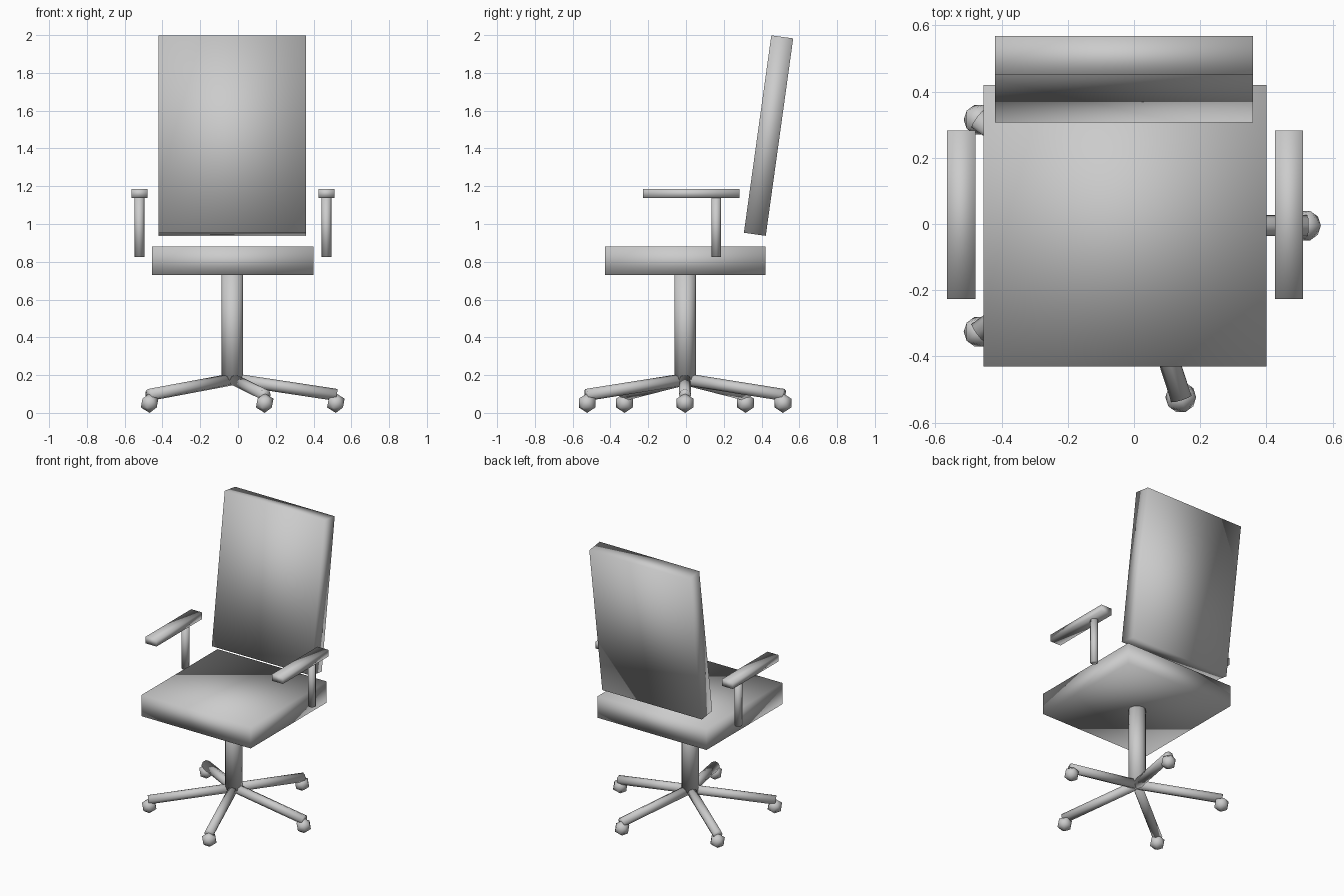
import bpy, math
from mathutils import Vector

if "Cube" in bpy.data.objects:
    bpy.data.objects.remove(bpy.data.objects["Cube"])

CX, CY = -0.027, -0.005     # axis of the column

grey = bpy.data.materials.new("light grey")
grey.diffuse_color = (0.6, 0.6, 0.6, 1)
grey.use_nodes = True
grey.node_tree.nodes["Principled BSDF"].inputs["Base Color"].default_value = grey.diffuse_color


def finish(name):
    ob = bpy.context.object
    ob.name = name
    ob.data.materials.append(grey)
    bpy.ops.object.shade_smooth()
    return ob


def box(name, centre, size, tilt=0.0):
    bpy.ops.mesh.primitive_cube_add(size=1, location=centre)
    bpy.context.object.scale = size
    bpy.ops.object.transform_apply(location=False, rotation=False, scale=True)
    bpy.context.object.rotation_euler.x = tilt
    return finish(name)


def rod(name, a, b, radius, sides):
    a, b = Vector(a), Vector(b)
    d = b - a
    bpy.ops.mesh.primitive_cylinder_add(vertices=sides, radius=radius, depth=d.length,
                                        location=(a + b) / 2)
    bpy.context.object.rotation_euler = d.to_track_quat('Z', 'Y').to_euler()
    return finish(name)


# Seat and reclined backrest
box("seat", (CX, CY, 0.805), (0.855, 0.85, 0.15))
box("backrest", (-0.03, 0.437, 1.468), (0.78, 0.117, 1.055), -0.138)

# Armrests with their posts
for side, s in (("left", -1), ("right", 1)):
    x = CX + s * 0.495
    box(side + "_armrest", (x, 0.028, 1.162), (0.085, 0.51, 0.047))
    rod(side + "_armrest_post", (x, 0.16, 0.825), (x, 0.16, 1.14), 0.026, 8)

# Column
rod("column", (CX - 0.003, CY, 0.175), (CX - 0.003, CY, 0.74), 0.057, 12)

# Five-legged base with faceted casters
for i in range(5):
    a = i * math.tau / 5
    c, s = math.cos(a), math.sin(a)
    rod(f"base_leg_{i + 1}", (CX, CY, 0.178), (CX + 0.55 * c, CY + 0.55 * s, 0.095), 0.032, 8)
    bpy.ops.mesh.primitive_ico_sphere_add(subdivisions=1, radius=0.052,
                                          location=(CX + 0.545 * c, CY + 0.545 * s, 0.052),
                                          rotation=(0, 0, a))
    finish(f"caster_{i + 1}")
